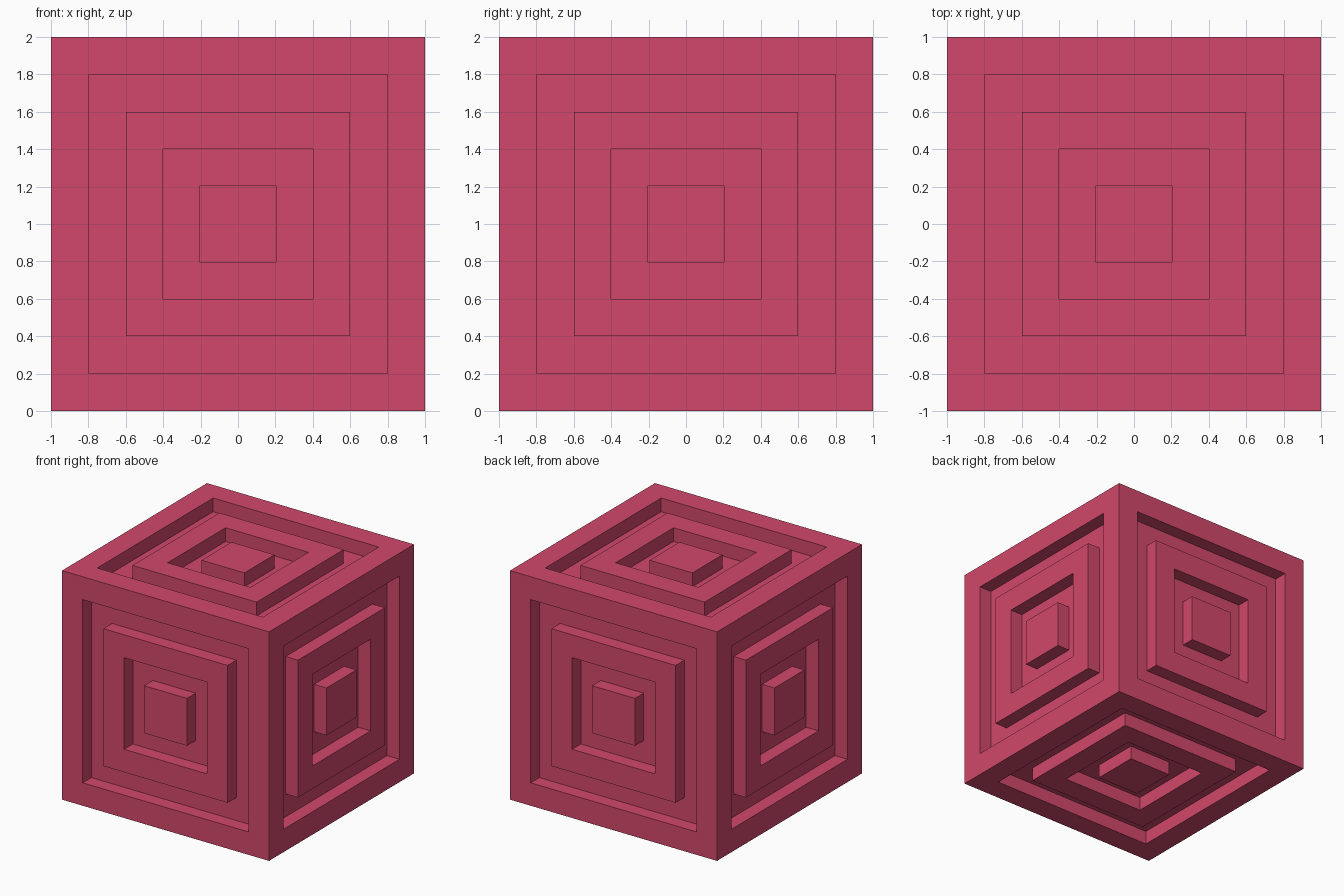
import bpy, bmesh
from math import pi
from mathutils import Matrix, Vector

if "Cube" in bpy.data.objects:
    bpy.data.objects.remove(bpy.data.objects["Cube"])

DEPTH = 0.12
LOW = 1 - DEPTH
# (half width, height) of each concentric square, from cube edge to centre block
PROFILE = [(1, 1), (0.8, 1), (0.8, LOW), (0.6, LOW), (0.6, 1),
           (0.4, 1), (0.4, LOW), (0.207, LOW), (0.207, 1)]

bm = bmesh.new()


def carved_side(rot):
    """One cube side with two square grooves, rotated from the +z direction."""
    loops = []
    for h, z in PROFILE:
        corners = [(-h, -h, z), (h, -h, z), (h, h, z), (-h, h, z)]
        loops.append([bm.verts.new(rot @ Vector(c)) for c in corners])
    for a, b in zip(loops, loops[1:]):
        for i in range(4):
            j = (i + 1) % 4
            bm.faces.new((a[i], a[j], b[j], b[i]))
    bm.faces.new(loops[-1])


# Four sides round the z axis, then top and bottom
for k in range(4):
    carved_side(Matrix.Rotation(k * pi / 2, 3, 'Z') @ Matrix.Rotation(pi / 2, 3, 'X'))
for k in range(2):
    carved_side(Matrix.Rotation(k * pi, 3, 'X'))

# Weld the sides into a closed cube standing on z = 0
bmesh.ops.remove_doubles(bm, verts=bm.verts[:], dist=1e-4)
bmesh.ops.recalc_face_normals(bm, faces=bm.faces[:])
bmesh.ops.translate(bm, verts=bm.verts[:], vec=(0, 0, 1))

mesh = bpy.data.meshes.new("grooved_cube")
bm.to_mesh(mesh)
bm.free()
cube = bpy.data.objects.new("grooved_cube", mesh)
bpy.context.collection.objects.link(cube)

mat = bpy.data.materials.new("crimson")
mat.diffuse_color = (0.64, 0.064, 0.147, 1)
mat.use_nodes = True
mat.node_tree.nodes["Principled BSDF"].inputs["Base Color"].default_value = mat.diffuse_color
mesh.materials.append(mat)
